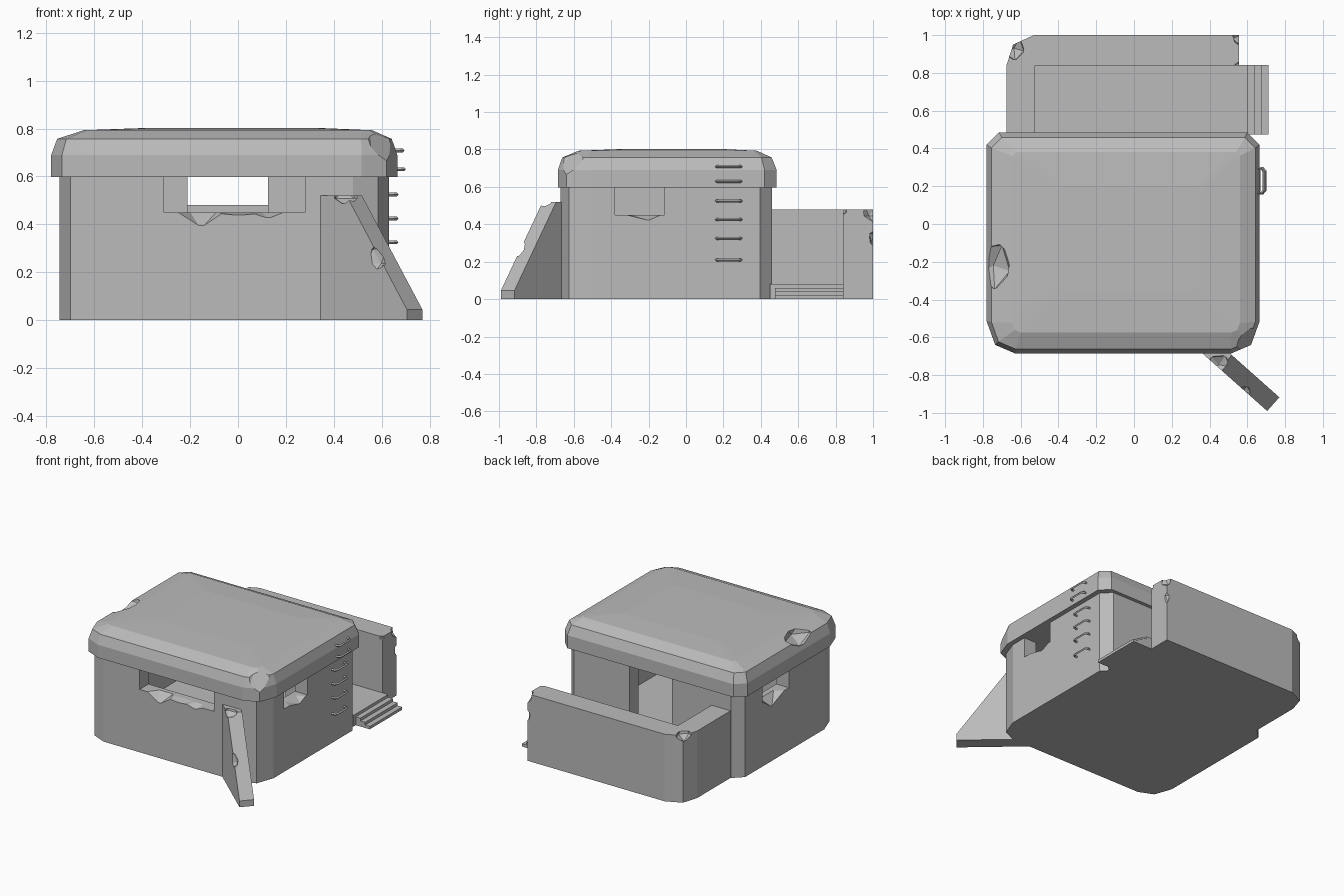
import bpy, bmesh, math
from mathutils import Vector

if "Cube" in bpy.data.objects:
    bpy.data.objects.remove(bpy.data.objects["Cube"], do_unlink=True)

concrete = bpy.data.materials.new("grey_concrete")
concrete.use_nodes = True
GREY = (0.5, 0.5, 0.5, 1)
concrete.diffuse_color = GREY
concrete.node_tree.nodes["Principled BSDF"].inputs["Base Color"].default_value = GREY


def finish(name, bm):
    bmesh.ops.recalc_face_normals(bm, faces=bm.faces)
    me = bpy.data.meshes.new(name)
    bm.to_mesh(me)
    bm.free()
    me.materials.append(concrete)
    ob = bpy.data.objects.new(name, me)
    bpy.context.collection.objects.link(ob)
    return ob


def loft(name, rings):
    """Closed solid through rings of equal point count."""
    bm = bmesh.new()
    loops = [[bm.verts.new(p) for p in ring] for ring in rings]
    for a, b in zip(loops, loops[1:]):
        for i in range(len(a)):
            j = (i + 1) % len(a)
            bm.faces.new((a[i], a[j], b[j], b[i]))
    bm.faces.new(loops[0][::-1])
    bm.faces.new(loops[-1])
    return finish(name, bm)


def prism(name, outline, z0, z1):
    return loft(name, [[(x, y, z) for x, y in outline] for z in (z0, z1)])


def box(name, x0, x1, y0, y1, z0, z1):
    return prism(name, [(x0, y0), (x1, y0), (x1, y1), (x0, y1)], z0, z1)


def hull(name, points):
    bm = bmesh.new()
    for p in points:
        bm.verts.new(p)
    bmesh.ops.convex_hull(bm, input=bm.verts)
    return finish(name, bm)


def rock(center, size, turn=0.4):
    """Faceted lump used to knock chips out of the concrete."""
    bm = bmesh.new()
    bmesh.ops.create_icosphere(bm, subdivisions=1, radius=1)
    ob = finish("chip_cutter", bm)
    for v in ob.data.vertices:
        x, y, z = v.co
        c, s = math.cos(turn), math.sin(turn)
        p = Vector((x * c - y * s, x * s + y * c, z))
        v.co = Vector(center) + Vector([a * b for a, b in zip(p, size)])
    return ob


def cut(target, *cutters):
    for cutter in cutters:
        cutter.hide_render = True
        mod = target.modifiers.new("cut", 'BOOLEAN')
        mod.operation, mod.solver, mod.object = 'DIFFERENCE', 'EXACT', cutter
        bpy.context.view_layer.objects.active = target
        bpy.ops.object.modifier_apply(modifier=mod.name)
        bpy.data.objects.remove(cutter, do_unlink=True)


def plan(x0, x1, y0, y1, f=1.0):
    """Plan outline: broad two-facet front corners, small chamfers at the back."""
    a, b, c, d = 0.15 * f, 0.045 * f, 0.17 * f, 0.065 * f
    return [(x0, y0 + c), (x0 + b, y0 + b), (x0 + a, y0),
            (x1 - a, y0), (x1 - b, y0 + b), (x1, y0 + c),
            (x1, y1 - d), (x1 - d, y1), (x0 + d, y1), (x0, y1 - d)]


# Walls with room, doorway and three window openings
walls = prism("walls", plan(-0.745, 0.63, -0.67, 0.46), 0, 0.6)
cut(walls,
    box("room_cutter", -0.645, 0.53, -0.57, 0.36, 0.08, 0.7),
    box("door_cutter", -0.21, 0.125, 0.3, 0.6, 0.08, 0.7),
    box("front_window_cutter", -0.31, 0.28, -0.8, -0.5, 0.45, 0.7),
    box("left_window_cutter", 0.45, 0.8, -0.38, -0.115, 0.45, 0.7),
    box("right_window_cutter", -0.9, -0.6, -0.1, 0.2, 0.45, 0.7))


# Broken window sills: wedges that run out towards the inside
def front_spall(x0, low, x1, z, depth):
    return hull("sill_cutter", [(x0, -0.69, 0.47), (x1, -0.69, 0.47), (low, -0.69, z),
                                (x0, -0.67, 0.45), (x1, -0.67, 0.45),
                                (x0 + 0.05, depth, 0.452), (x1 - 0.03, depth, 0.452)])


def side_spall(x, inward, y0, low, y1, z):
    return hull("sill_cutter", [(x, y0, 0.455), (x, y1, 0.455), (x, low, z),
                                (x + inward, y0 + 0.04, 0.455), (x + inward, y1 - 0.04, 0.455)])


cut(walls, front_spall(-0.25, -0.155, -0.06, 0.38, -0.6),
    front_spall(-0.12, 0.0, 0.12, 0.435, -0.61),
    front_spall(0.05, 0.125, 0.19, 0.418, -0.62),
    side_spall(0.635, -0.07, -0.34, -0.2, -0.12, 0.42),
    side_spall(-0.75, 0.07, -0.06, 0.1, 0.19, 0.39))

# Roof slab with stepped bevels and chipped edges
rings = []
for x0, x1, y0, y1, z, f in [(-0.78, 0.665, -0.685, 0.485, 0.597, 1),
                             (-0.78, 0.665, -0.685, 0.485, 0.69, 1),
                             (-0.755, 0.642, -0.662, 0.458, 0.757, 0.85),
                             (-0.645, 0.56, -0.575, 0.38, 0.793, 0.3),
                             (-0.4, 0.35, -0.35, 0.2, 0.802, 0.3)]:
    rings.append([(x, y, z) for x, y in plan(x0, x1, y0, y1, f)])
roof = loft("roof", rings)
cut(roof, rock((-0.745, -0.22, 0.79), (0.1, 0.14, 0.085)),
    hull("corner_cutter", [(0.48, -0.72, 0.83), (0.72, -0.72, 0.83), (0.72, -0.47, 0.83),
                           (0.55, -0.56, 0.83), (0.56, -0.72, 0.65), (0.7, -0.55, 0.67),
                           (0.7, -0.72, 0.62), (0.59, -0.6, 0.75)]))

# Rear entrance screen wall, L-shaped in plan
screen = prism("entrance_wall",
               [(-0.675, 0.45), (-0.525, 0.45), (-0.525, 0.84), (0.555, 0.84), (0.555, 1.0),
                (-0.53, 1.0), (-0.64, 0.95), (-0.675, 0.84)], 0, 0.48)
cut(screen, rock((-0.635, 0.93, 0.49), (0.06, 0.07, 0.06)),
    rock((0.56, 1.0, 0.47), (0.045, 0.06, 0.06)),
    rock((0.57, 1.0, 0.325), (0.04, 0.025, 0.05)),
    rock((0.57, 0.835, 0.475), (0.045, 0.03, 0.03)))

# Landing and steps
box("entrance_floor", -0.53, 0.6, 0.45, 0.842, 0, 0.08)
for i in range(3):
    x = 0.6 + 0.037 * i
    box(f"step_{i + 1}", x - 0.005, x + 0.037, 0.475, 0.842, 0, 0.06 - 0.02 * i)

# Sloping buttress on the front left corner
u, n = Vector((0.747, -0.664, 0)), Vector((0.664, 0.747, 0)) * 0.097
foot = Vector((0.345, -0.67, 0))
side = [(-0.04, 0), (0.482, 0), (0.482, 0.045), (0.145, 0.52), (-0.04, 0.52)]
near = [foot + u * s + Vector((0, 0, z)) for s, z in side]
buttress = loft("buttress", [near, [p + n for p in near]])
cut(buttress, rock((0.45, -0.745, 0.53), (0.07, 0.06, 0.05)),
    rock((0.57, -0.89, 0.265), (0.06, 0.04, 0.065)))

# Ladder rungs: bent bars on the wall and roof edge
for i, (x, z) in enumerate([(0.63, 0.21), (0.63, 0.325), (0.63, 0.425), (0.63, 0.525),
                            (0.66, 0.63), (0.655, 0.708)]):
    cu = bpy.data.curves.new("rung_path", 'CURVE')
    cu.dimensions = '3D'
    cu.bevel_depth, cu.bevel_resolution = 0.008, 0
    path = [(-0.03, 0.163), (0.02, 0.163), (0.033, 0.178),
            (0.033, 0.28), (0.02, 0.295), (-0.03, 0.295)]
    sp = cu.splines.new('POLY')
    sp.points.add(len(path) - 1)
    for pt, (dx, y) in zip(sp.points, path):
        pt.co = (x + dx, y, z, 1)
    sp.use_smooth = False
    cu.use_fill_caps = True
    cu.materials.append(concrete)
    rung = bpy.data.objects.new(f"ladder_rung_{i + 1}", cu)
    bpy.context.collection.objects.link(rung)
